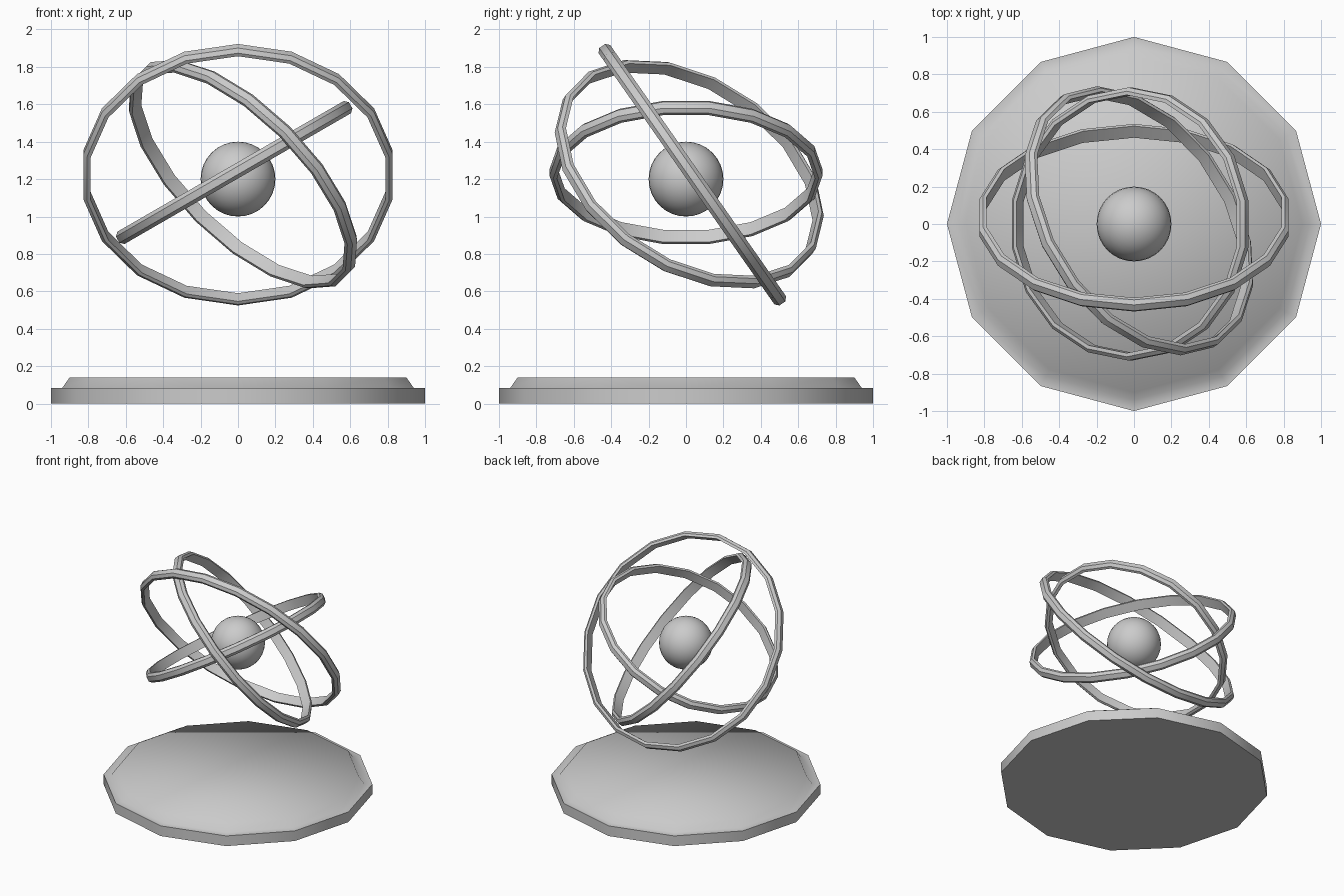
import bpy, bmesh
from math import sin, cos, pi, radians
from mathutils import Matrix

if "Cube" in bpy.data.objects:
    bpy.data.objects.remove(bpy.data.objects["Cube"])


def finish(name, bm, angle):
    bmesh.ops.recalc_face_normals(bm, faces=bm.faces)
    me = bpy.data.meshes.new(name)
    bm.to_mesh(me)
    bm.free()
    ob = bpy.data.objects.new(name, me)
    bpy.context.collection.objects.link(ob)
    bpy.ops.object.select_all(action='DESELECT')
    ob.select_set(True)
    bpy.context.view_layer.objects.active = ob
    bpy.ops.object.shade_smooth_by_angle(angle=radians(angle))
    return ob


def lathe(bm, profile, sides, start=0.0, closed=False):
    # spin (radius, height) points around z
    rows = []
    for r, z in profile:
        rows.append([bm.verts.new((r * cos(start + 2 * pi * i / sides),
                                   r * sin(start + 2 * pi * i / sides), z))
                     for i in range(sides)])
    pairs = list(zip(rows, rows[1:]))
    if closed:
        pairs.append((rows[-1], rows[0]))
    else:
        bm.faces.new(rows[0])
        bm.faces.new(rows[-1])
    for a, b in pairs:
        for i in range(sides):
            j = (i + 1) % sides
            bm.faces.new((a[i], a[j], b[j], b[i]))


# twelve-sided base with a small raised step
bm = bmesh.new()
lathe(bm, [(1, 0), (1, 0.083), (0.94, 0.083), (0.90, 0.14)], 12)
finish("base", bm, 60)

# centre ball
bm = bmesh.new()
bmesh.ops.create_uvsphere(bm, u_segments=32, v_segments=16, radius=0.2,
                          matrix=Matrix.Translation((0, 0, 1.2)))
finish("centre_ball", bm, 60)

# tilted orbit rings: name, outer radius, x tilt, y tilt
for name, R, ax, ay in (("outer_ring", 0.84, -55, 0),
                        ("middle_ring", 0.785, -25, 45),
                        ("inner_ring", 0.73, 0, -30)):
    bm = bmesh.new()
    section = [(R - 0.04, 0.003), (R - 0.02, 0.003), (R, 0.022),
               (R, 0.06), (R - 0.02, 0.079), (R - 0.04, 0.079)]
    lathe(bm, section, 18, start=pi / 2, closed=True)
    ring = finish(name, bm, 35)
    ring.location = (0, 0, 1.2)
    ring.rotation_euler = (radians(ax), radians(ay), 0)
